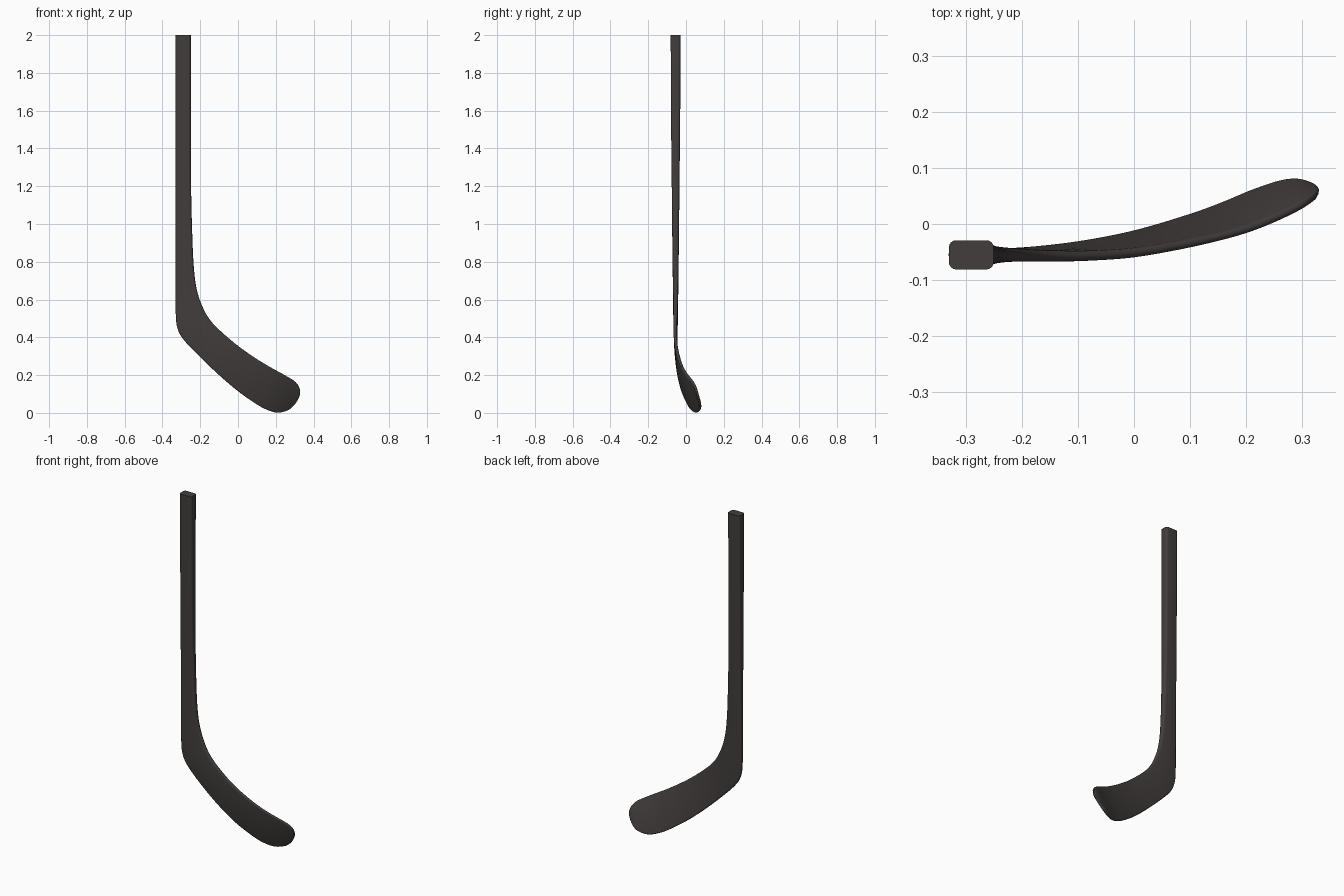
import bpy, bmesh, math
from mathutils import Vector

if "Cube" in bpy.data.objects:
    bpy.data.objects.remove(bpy.data.objects["Cube"])

# Stations: heel-side edge (x, y, z), toe-side edge (x, y, z), thickness
STATIONS = [
    (-.330, -.055, 2.00, -.250, -.055, 2.00, .052),
    (-.330, -.055, 1.60, -.250, -.055, 1.60, .049),
    (-.330, -.055, 1.25, -.249, -.055, 1.25, .042),
    (-.330, -.055, .95, -.243, -.055, .97, .036),
    (-.330, -.055, .70, -.233, -.055, .76, .030),
    (-.329, -.055, .51, -.215, -.055, .64, .025),
    (-.316, -.055, .435, -.180, -.056, .545, .022),
    (-.280, -.054, .378, -.140, -.057, .482, .020),
    (-.200, -.050, .295, -.080, -.057, .422, .018),
    (-.100, -.038, .200, .000, -.052, .355, .017),
    (.000, -.018, .115, .080, -.039, .298, .016),
    (.100, .012, .045, .150, -.024, .254, .015),
    (.160, .034, .014, .200, -.010, .226, .015),
    (.210, .055, .002, .240, .005, .204, .015),
    (.260, .072, .013, .280, .023, .181, .015),
    (.292, .076, .036, .306, .037, .162, .014),
    (.317, .069, .070, .323, .049, .138, .013),
    (.328, .060, .096, .329, .056, .116, .010),
]
STEPS, CORNER = 8, 4


def spline(rows):
    """Catmull-Rom interpolation through whole stations."""
    out = []
    for i in range(len(rows) - 1):
        a, b, c, d = (rows[min(max(i + k, 0), len(rows) - 1)] for k in (-1, 0, 1, 2))
        for s in range(STEPS):
            t = s / STEPS
            out.append([.5 * (2 * q + (r - p) * t + (2 * p - 5 * q + 4 * r - w) * t * t
                              + (3 * q - p - 3 * r + w) * t ** 3)
                        for p, q, r, w in zip(a, b, c, d)])
    return out + [list(rows[-1])]


def rounded_rect(w, h):
    """Rounded rectangle cross-section."""
    r = min(.013, h * .46, w * .46)
    pts = []
    for k, (sx, sy) in enumerate(((1, 1), (-1, 1), (-1, -1), (1, -1))):
        for j in range(CORNER + 1):
            a = math.pi / 2 * (k + j / CORNER)
            pts.append((sx * (w / 2 - r) + r * math.cos(a), sy * (h / 2 - r) + r * math.sin(a)))
    return pts


# Stick: one continuous loft from shaft to curved blade
rows = spline(STATIONS)
mids = [(Vector(r[:3]) + Vector(r[3:6])) / 2 for r in rows]
bm = bmesh.new()
rings = []
for i, r in enumerate(rows):
    across = Vector(r[3:6]) - Vector(r[:3])
    tangent = mids[min(i + 1, len(mids) - 1)] - mids[max(i - 1, 0)]
    u = across.normalized()
    n = tangent.cross(u).normalized()
    rings.append([bm.verts.new(mids[i] + u * x + n * y)
                  for x, y in rounded_rect(across.length, r[6])])
for a, b in zip(rings, rings[1:]):
    for j in range(len(a)):
        k = (j + 1) % len(a)
        bm.faces.new((a[j], a[k], b[k], b[j]))
bm.faces.new(rings[0])
bm.faces.new(rings[-1][::-1])
bmesh.ops.recalc_face_normals(bm, faces=bm.faces)
mesh = bpy.data.meshes.new("hockey_stick")
bm.to_mesh(mesh)
bm.free()

mat = bpy.data.materials.new("charcoal")
mat.diffuse_color = (.056, .047, .047, 1)
mat.use_nodes = True
mat.node_tree.nodes["Principled BSDF"].inputs["Base Color"].default_value = mat.diffuse_color
mesh.materials.append(mat)
stick = bpy.data.objects.new("hockey_stick", mesh)
bpy.context.collection.objects.link(stick)
bpy.context.view_layer.objects.active = stick
stick.select_set(True)
bpy.ops.object.shade_smooth_by_angle(angle=math.radians(40))
